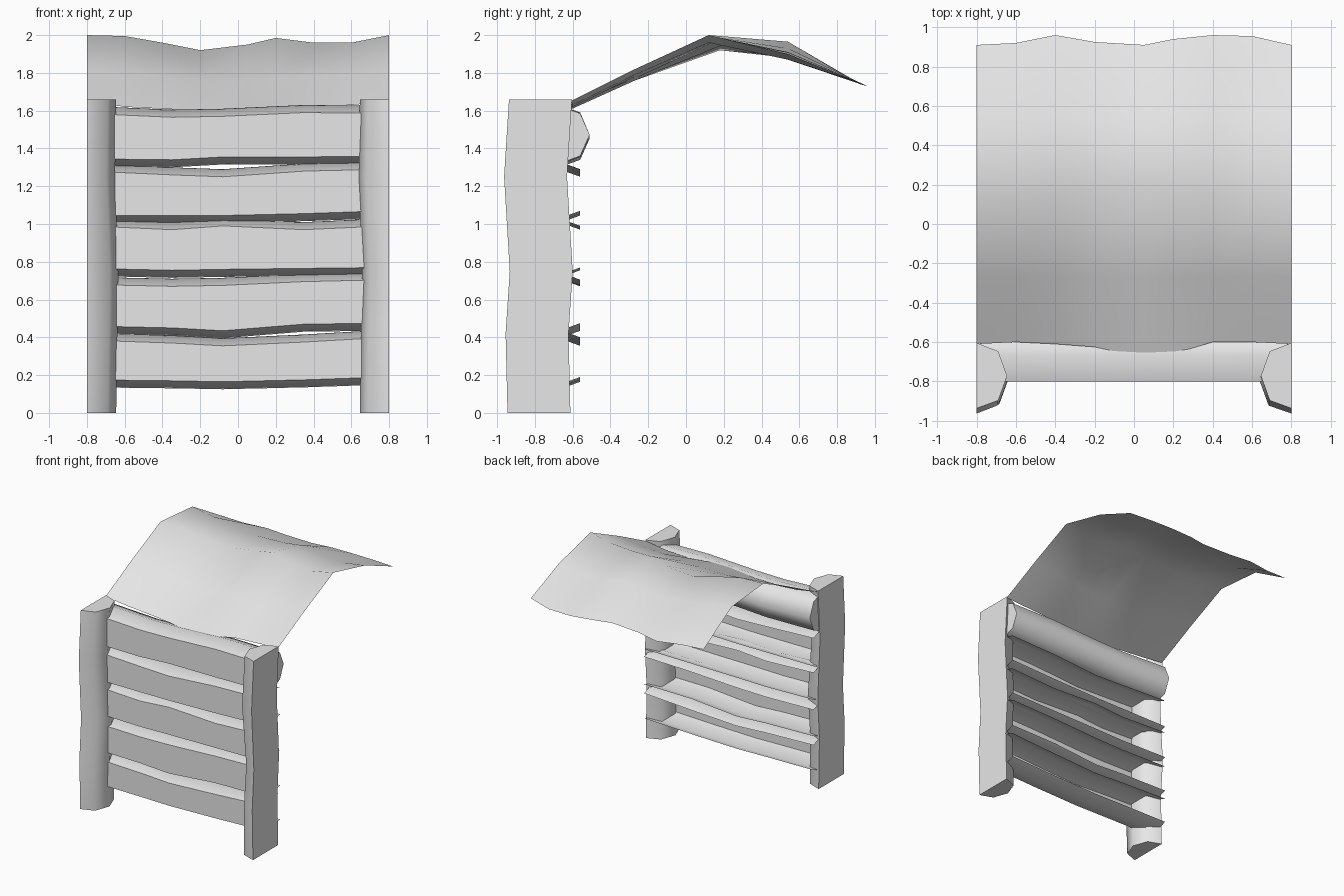
import bpy
import bmesh
from math import radians

default_cube = bpy.data.objects.get("Cube")
if default_cube:
    bpy.data.objects.remove(default_cube, do_unlink=True)

grey = bpy.data.materials.new("plain grey")
grey.use_nodes = True
grey.diffuse_color = (0.8, 0.8, 0.8, 1)
grey.node_tree.nodes["Principled BSDF"].inputs["Base Color"].default_value = (0.8, 0.8, 0.8, 1)


def loft(name, rings, closed=True, capped=True, angle=50):
    """Skin a list of equal-length point rows into one object."""
    bm = bmesh.new()
    rows = [[bm.verts.new(p) for p in ring] for ring in rings]
    count = len(rows[0])
    for a, b in zip(rows, rows[1:]):
        for i in range(count if closed else count - 1):
            j = (i + 1) % count
            bm.faces.new((a[i], a[j], b[j], b[i]))
    if capped:
        bm.faces.new(rows[0][::-1])
        bm.faces.new(rows[-1])
    bmesh.ops.recalc_face_normals(bm, faces=bm.faces)
    mesh = bpy.data.meshes.new(name)
    bm.to_mesh(mesh)
    bm.free()
    mesh.materials.append(grey)
    obj = bpy.data.objects.new(name, mesh)
    bpy.context.collection.objects.link(obj)
    bpy.ops.object.select_all(action="DESELECT")
    obj.select_set(True)
    bpy.context.view_layer.objects.active = obj
    bpy.ops.object.shade_smooth_by_angle(angle=radians(angle))
    return obj


# Half-round posts: flat outside, gently wavering with height
post_profile = [(0.80, -0.945), (0.69, -0.905), (0.645, -0.78), (0.69, -0.655), (0.80, -0.612)]
post_levels = [(0, 0, 0), (0.42, -0.01, 0.006), (0.75, 0.012, 0.012),
               (1.25, -0.018, -0.006), (1.66, 0.008, 0)]
for side, name in ((1, "left_post"), (-1, "right_post")):
    rings = []
    for z, dy, dx in post_levels:
        rings.append([(side * (x if x == 0.80 else x + side * dx), y + dy, z)
                      for x, y in post_profile])
    loft(name, rings, angle=60)

# Hewn planks: open-backed shells, with a full log at the top
stations = [-0.79, -0.35, -0.08, 0.35, 0.78]
planks = [
    # lower front edge, upper front edge, bend along the lower and upper edges
    (0.175, 0.375, (0, -0.005, -0.01, 0, 0.015), (0.01, -0.005, -0.02, 0, 0.025)),
    (0.46, 0.68, (0, -0.01, -0.025, 0.01, 0.015), (0, -0.01, -0.005, 0.015, 0.025)),
    (0.765, 0.98, (0, -0.01, -0.005, 0, 0.005), (0.01, -0.01, 0.01, -0.01, 0.01)),
    (1.055, 1.27, (-0.01, -0.01, -0.01, 0, 0.015), (0.01, -0.01, -0.02, 0.01, 0.02)),
    (1.35, 1.575, (-0.005, -0.01, 0.005, 0.005, 0.01), (0.01, -0.01, -0.005, 0.015, 0.01)),
]
for n, (low, high, low_bend, high_bend) in enumerate(planks):
    is_log = n == len(planks) - 1
    rings = []
    for x, dl, dh in zip(stations, low_bend, high_bend):
        a, b = low + dl, high + dh
        ring = [(x, -0.56, a), (x, -0.67, a - 0.04), (x, -0.80, a),
                (x, -0.80, b), (x, -0.67, b + 0.04), (x, -0.56, b)]
        if is_log:
            ring.append((x, -0.51, (a + b) / 2))
        rings.append(ring)
    loft("top_log" if is_log else f"plank_{n + 1}", rings, is_log, is_log)

# Sagging cloth canopy: front rim, slope, ridge, back slope, back rim
columns = [-0.8, -0.6, -0.4, -0.2, 0.05, 0.2, 0.4, 0.6, 0.8]
canopy_rows = [
    ((-0.61, -0.60, -0.61, -0.625, -0.68, -0.66, -0.60, -0.60, -0.61),
     (1.65, 1.62, 1.61, 1.60, 1.60, 1.61, 1.62, 1.63, 1.65)),
    ((-0.27,) * 9,
     (1.82, 1.80, 1.78, 1.76, 1.76, 1.77, 1.78, 1.79, 1.82)),
    ((0.12, 0.12, 0.14, 0.18, 0.2, 0.18, 0.14, 0.12, 0.12),
     (2.0, 1.995, 1.96, 1.92, 1.95, 1.985, 1.96, 1.96, 2.0)),
    ((0.54,) * 9,
     (1.965, 1.93, 1.90, 1.88, 1.89, 1.91, 1.89, 1.87, 1.90)),
    ((0.91, 0.92, 0.96, 0.925, 0.91, 0.94, 0.96, 0.955, 0.91),
     (1.75, 1.74, 1.73, 1.74, 1.745, 1.74, 1.73, 1.73, 1.75)),
]
canopy_rings = [list(zip(columns, ys, zs)) for ys, zs in canopy_rows]
loft("cloth_canopy", canopy_rings, closed=False, capped=False, angle=80)
